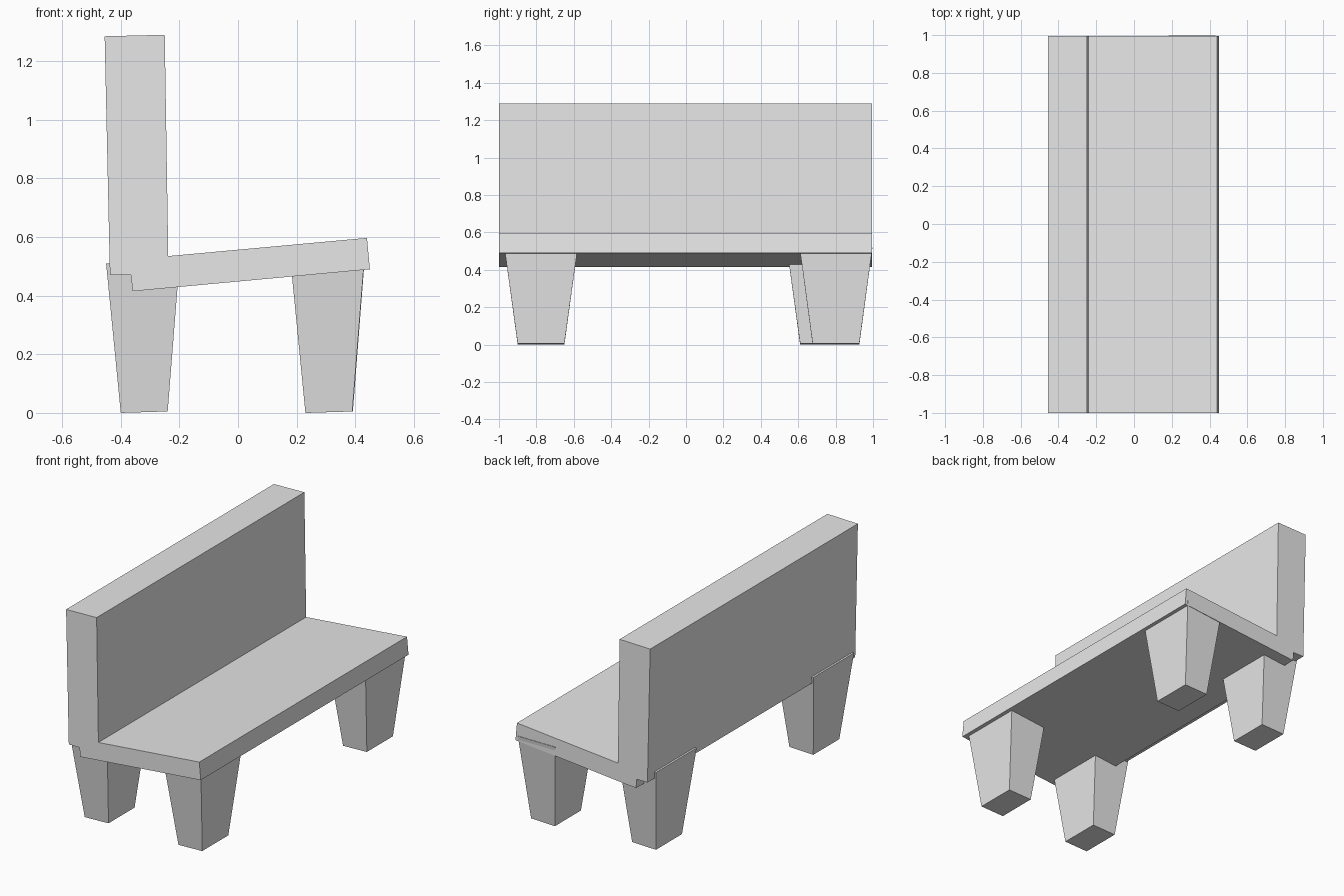
import bpy
import bmesh

cube = bpy.data.objects.get("Cube")
if cube:
    bpy.data.objects.remove(cube, do_unlink=True)

GREY = (0.8, 0.8, 0.8, 1.0)
grey = bpy.data.materials.new("light_grey")
grey.use_nodes = True
grey.diffuse_color = GREY
for node in grey.node_tree.nodes:
    if node.type == 'BSDF_PRINCIPLED':
        node.inputs["Base Color"].default_value = GREY


def finish(name, bm):
    bmesh.ops.recalc_face_normals(bm, faces=bm.faces)
    mesh = bpy.data.meshes.new(name)
    bm.to_mesh(mesh)
    bm.free()
    mesh.materials.append(grey)
    obj = bpy.data.objects.new(name, mesh)
    bpy.context.collection.objects.link(obj)
    return obj


def prism(name, profile, y0, y1):
    """Extrude an x-z profile along y."""
    bm = bmesh.new()
    face = bm.faces.new([bm.verts.new((x, y0, z)) for x, z in profile])
    ext = bmesh.ops.extrude_face_region(bm, geom=[face])
    moved = [v for v in ext["geom"] if isinstance(v, bmesh.types.BMVert)]
    bmesh.ops.translate(bm, verts=moved, vec=(0, y1 - y0, 0))
    return finish(name, bm)


def leg(name, x, y, top):
    """Block leg that tapers towards a slightly tilted foot."""
    bm = bmesh.new()
    bmesh.ops.create_cube(bm, size=2)
    for v in bm.verts:
        sx, sy, sz = v.co
        if sz > 0:
            v.co = (x - 0.005 + sx * 0.125, y + sy * 0.195, top)
        else:
            v.co = (x + sx * 0.08, y + sy * 0.125, 0.0025 + sx * 0.0025)
    return finish(name, bm)


# Upright back and sloping seat share one solid profile
bench_profile = [
    (-0.455, 1.285), (-0.25, 1.29), (-0.238, 0.535), (0.44, 0.597),
    (0.45, 0.49), (-0.36, 0.415), (-0.365, 0.47), (-0.437, 0.47),
]
prism("seat_and_back", bench_profile, -1.0, 0.994)

# Four tapered legs, set slightly unevenly
leg("front_right_leg", 0.31, -0.775, 0.51)
leg("front_left_leg", 0.312, 0.802, 0.52)
leg("rear_right_leg", -0.32, -0.775, 0.51)
leg("rear_left_leg", -0.32, 0.735, 0.51)
